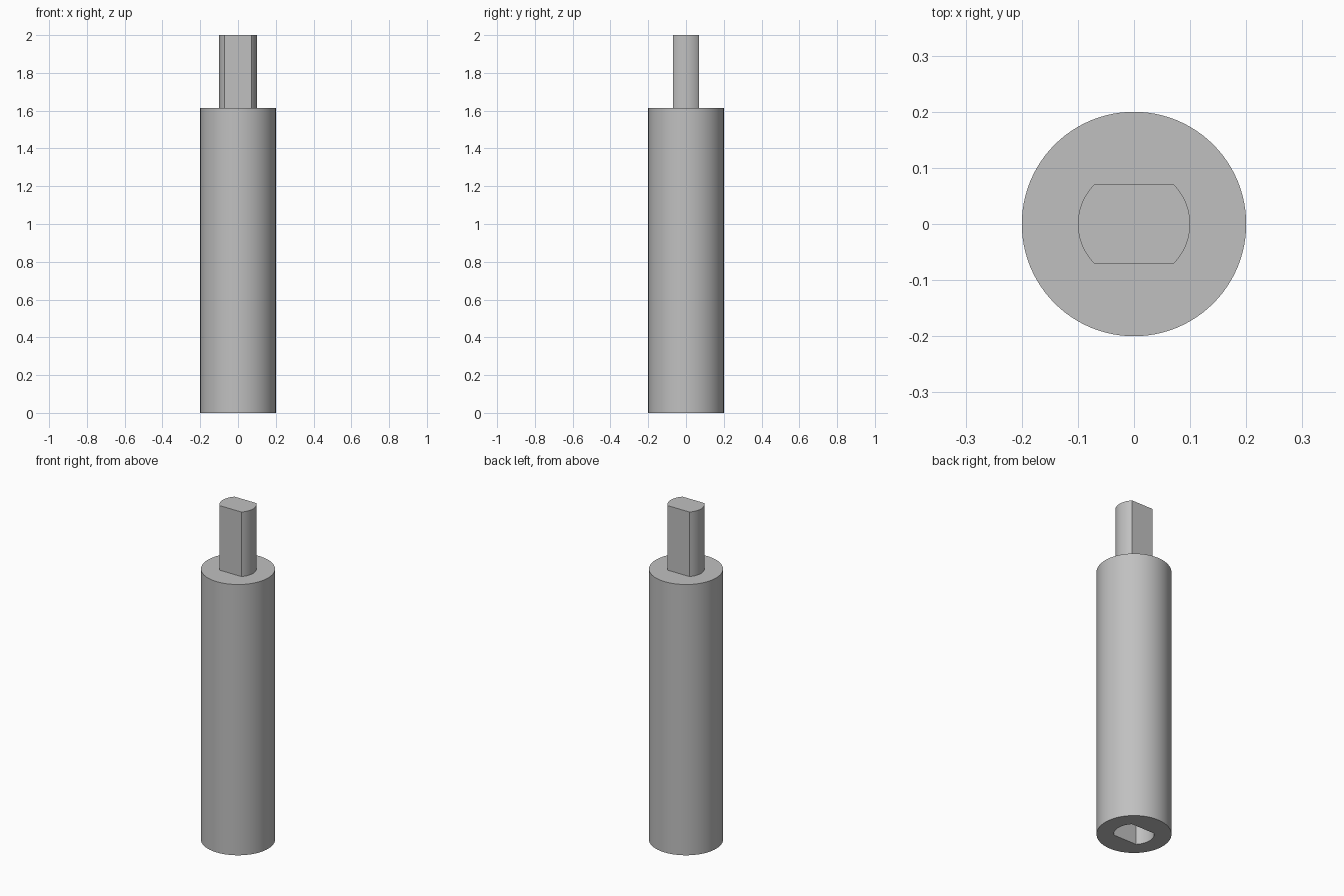
import bpy
import bmesh
from math import asin, cos, sin, pi

if "Cube" in bpy.data.objects:
    bpy.data.objects.remove(bpy.data.objects["Cube"])

BODY_RADIUS, BODY_TOP, TOTAL = 0.2, 1.615, 2.0
TANG_RADIUS, TANG_HALF = 0.1, 0.07
CLEARANCE = 1.08
SOCKET_DEPTH = 0.4

steel = bpy.data.materials.new("grey steel")
steel.use_nodes = True
steel.diffuse_color = (0.53, 0.53, 0.53, 1)
steel.node_tree.nodes["Principled BSDF"].inputs["Base Color"].default_value = steel.diffuse_color


def prism(name, outline, bottom, top):
    """Extrude a closed outline from bottom to top."""
    bm = bmesh.new()
    base = bm.faces.new([bm.verts.new((x, y, bottom)) for x, y in outline])
    side = bmesh.ops.extrude_face_region(bm, geom=[base], use_keep_orig=True)
    moved = [v for v in side["geom"] if isinstance(v, bmesh.types.BMVert)]
    bmesh.ops.translate(bm, verts=moved, vec=(0, 0, top - bottom))
    bmesh.ops.recalc_face_normals(bm, faces=bm.faces)
    mesh = bpy.data.meshes.new(name)
    bm.to_mesh(mesh)
    bm.free()
    mesh.materials.append(steel)
    obj = bpy.data.objects.new(name, mesh)
    bpy.context.collection.objects.link(obj)
    return obj


def activate(obj):
    bpy.ops.object.select_all(action="DESELECT")
    obj.select_set(True)
    bpy.context.view_layer.objects.active = obj


def circle(radius, steps=96):
    return [(radius * cos(2 * pi * i / steps), radius * sin(2 * pi * i / steps))
            for i in range(steps)]


def two_flats(radius, half, steps=24):
    """Round outline cut by a flat at the front and at the back."""
    limit = asin(half / radius)
    angles = [limit * (2 * i / steps - 1) for i in range(steps + 1)]
    return [(radius * cos(a + turn), radius * sin(a + turn))
            for turn in (0, pi) for a in angles]


# Round shaft and the flat-sided tang on top
shaft = prism("shaft", circle(BODY_RADIUS), 0, BODY_TOP)
tang = prism("tang", two_flats(TANG_RADIUS, TANG_HALF), BODY_TOP, TOTAL)

# Matching socket cut into the underside
cutter = prism("socket_cutter",
               two_flats(TANG_RADIUS * CLEARANCE, TANG_HALF * CLEARANCE),
               -0.1, SOCKET_DEPTH)
cutter.hide_render = True
activate(shaft)
cut = shaft.modifiers.new("socket", "BOOLEAN")
cut.operation = "DIFFERENCE"
cut.solver = "EXACT"
cut.object = cutter
bpy.ops.object.modifier_apply(modifier=cut.name)
bpy.data.objects.remove(cutter)

for part in (shaft, tang):
    activate(part)
    bpy.ops.object.shade_smooth_by_angle(angle=pi / 6)
